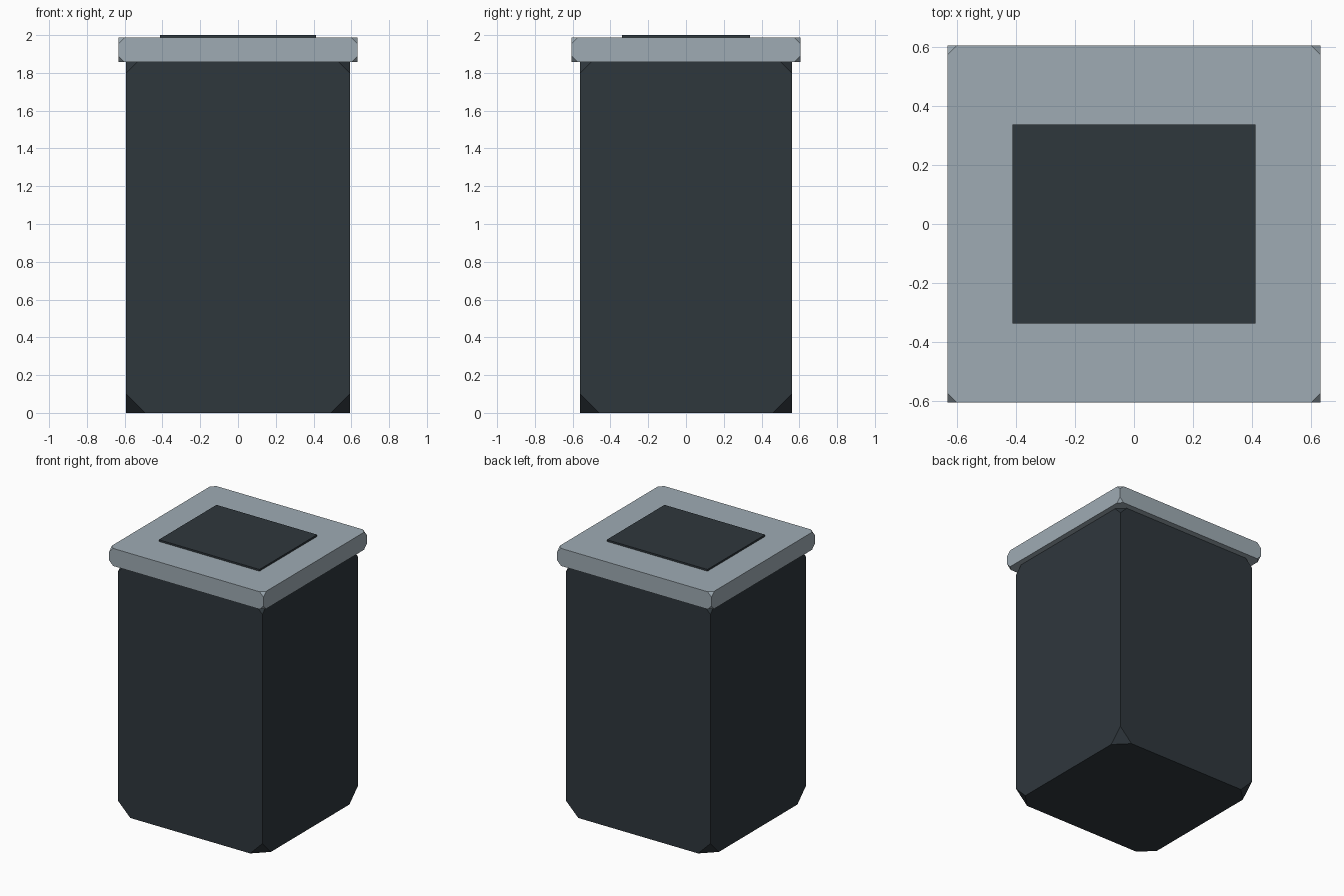
import bpy, bmesh

if "Cube" in bpy.data.objects:
    bpy.data.objects.remove(bpy.data.objects["Cube"])


def material(name, color):
    m = bpy.data.materials.new(name)
    m.diffuse_color = (*color, 1.0)
    m.use_nodes = True
    m.node_tree.nodes["Principled BSDF"].inputs["Base Color"].default_value = m.diffuse_color
    return m


dark = material("dark slate", (0.028, 0.038, 0.046))
grey = material("light grey", (0.345, 0.41, 0.455))


def block(name, half_x, half_y, z0, z1, mat, cut=0.0):
    """Box between z0 and z1 whose eight corners are clipped by 'cut'."""
    bm = bmesh.new()
    bmesh.ops.create_cube(bm, size=2.0)
    for v in bm.verts:
        v.co.x *= half_x
        v.co.y *= half_y
        v.co.z = z1 if v.co.z > 0 else z0
    if cut:
        bmesh.ops.bevel(bm, geom=bm.verts[:], offset=cut, offset_type='OFFSET',
                        segments=1, profile=0.5, affect='VERTICES')
    bmesh.ops.recalc_face_normals(bm, faces=bm.faces[:])
    mesh = bpy.data.meshes.new(name)
    bm.to_mesh(mesh)
    bm.free()
    mesh.materials.append(mat)
    obj = bpy.data.objects.new(name, mesh)
    bpy.context.collection.objects.link(obj)
    return obj


# Tall container body, its top tucked inside the lid
block("container_body", 0.592, 0.56, 0.0, 1.9, dark, 0.1)
# Overhanging lid
block("lid", 0.633, 0.605, 1.857, 1.987, grey, 0.032)
# Thin inset panel on the lid
block("lid_panel", 0.413, 0.338, 1.98, 2.0, dark)
